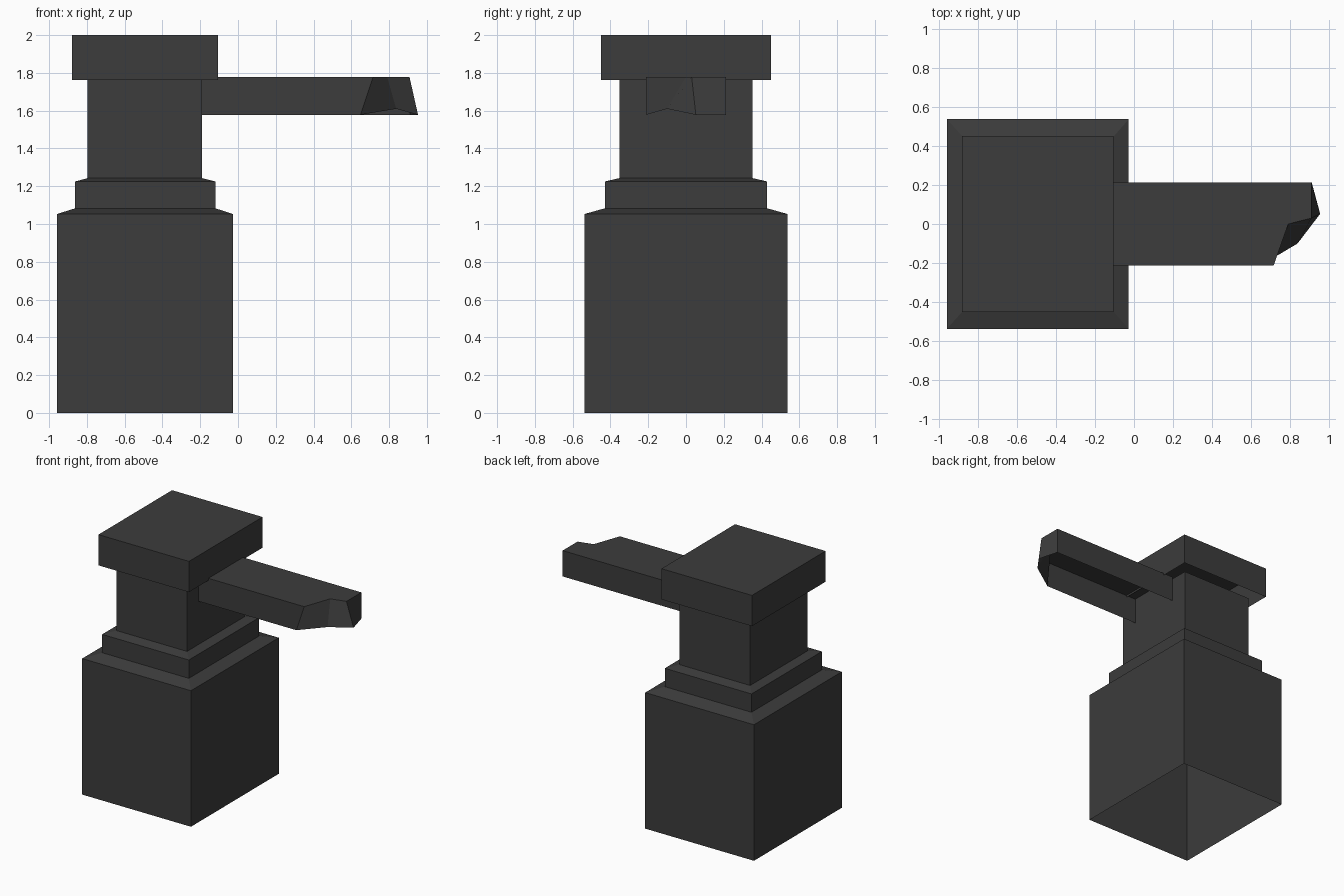
import bpy
import bmesh

if "Cube" in bpy.data.objects:
    bpy.data.objects.remove(bpy.data.objects["Cube"])

charcoal = bpy.data.materials.new("charcoal")
charcoal.use_nodes = True
colour = (0.045, 0.045, 0.045, 1)
charcoal.diffuse_color = colour
charcoal.node_tree.nodes["Principled BSDF"].inputs["Base Color"].default_value = colour


def loft(name, rings, close_top=False):
    """Skin counter-clockwise rings from bottom to top; the underside stays open."""
    bm = bmesh.new()
    loops = [[bm.verts.new(p) for p in ring] for ring in rings]
    for low, high in zip(loops, loops[1:]):
        n = len(low)
        for i in range(n):
            j = (i + 1) % n
            bm.faces.new((low[i], low[j], high[j], high[i]))
    if close_top:
        bm.faces.new(loops[-1])
    mesh = bpy.data.meshes.new(name)
    bm.to_mesh(mesh)
    bm.free()
    mesh.materials.append(charcoal)
    obj = bpy.data.objects.new(name, mesh)
    bpy.context.collection.objects.link(obj)
    return obj


def rect(x0, x1, y, z):
    return [(x0, -y, z), (x1, -y, z), (x1, y, z), (x0, y, z)]


# Container, stepped collar and neck as one shell
base = (-0.958, -0.027, 0.537)
collar = (-0.862, -0.12, 0.43)
neck = (-0.796, -0.19, 0.352)
loft("stepped_body", [
    rect(*base, 0), rect(*base, 1.053),
    rect(*collar, 1.083), rect(*collar, 1.225),
    rect(*neck, 1.243), rect(*neck, 1.762),
])

# Hollow cap
cap = (-0.88, -0.105, 0.45)
loft("cap", [rect(*cap, 1.762), rect(*cap, 2.0)], close_top=True)

# Hollow spout with a chipped, slanted tip
top_z, low_z, w = 1.778, 1.578, 0.212
lower = [(-0.19, -w, low_z), (0.648, -w, low_z), (0.837, -0.1, 1.61),
         (0.953, 0.052, low_z), (0.91, w, low_z), (-0.19, w, low_z)]
upper = [(x, y, top_z) for x, y in (
    (-0.19, -w), (0.715, -w), (0.79, 0), (0.908, 0.03), (0.908, w), (-0.19, w))]
loft("spout", [lower, upper], close_top=True)
